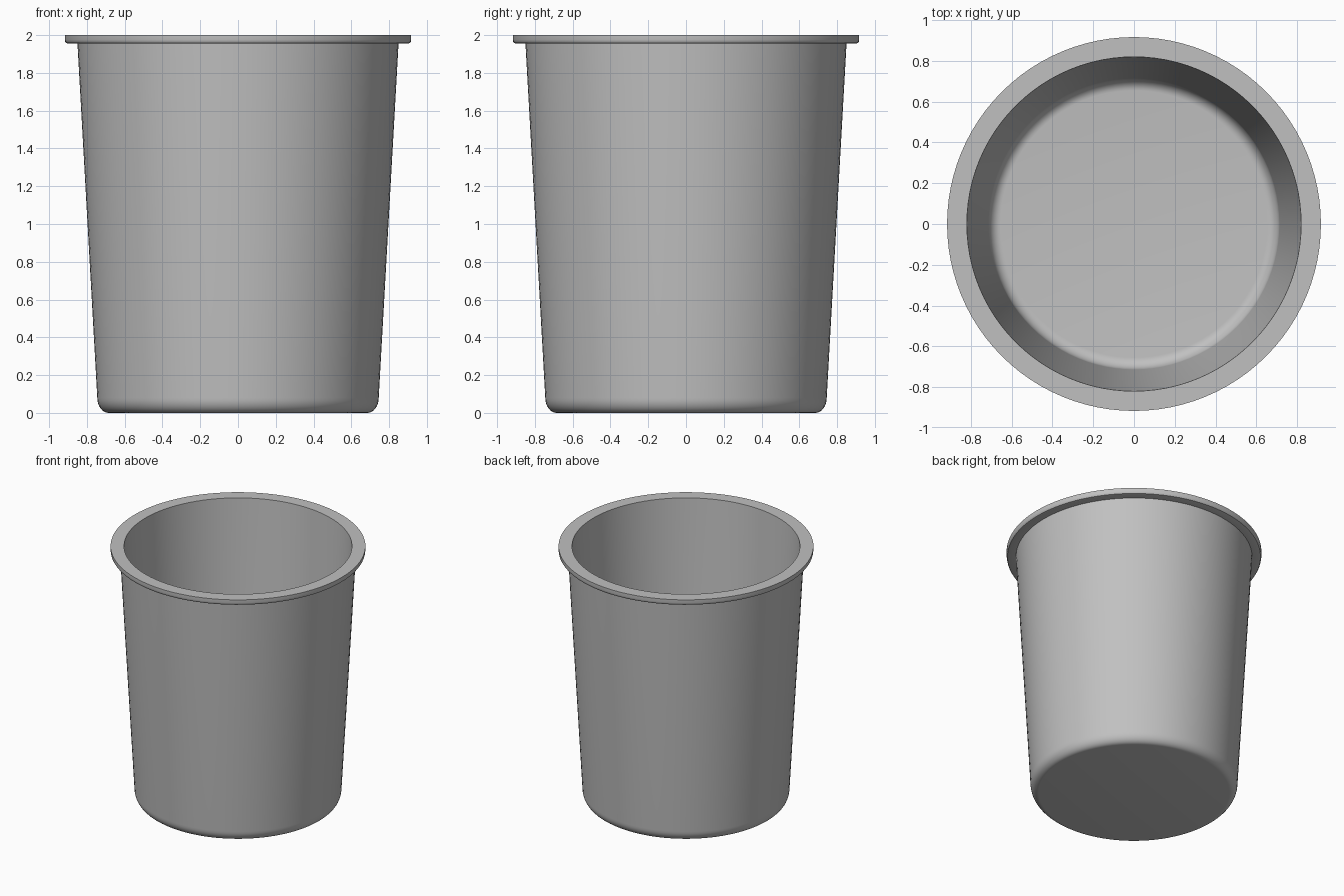
import bpy
import bmesh
from math import cos, sin, pi, radians

cube = bpy.data.objects.get("Cube")
if cube:
    bpy.data.objects.remove(cube)

SEGMENTS = 96


def make_material(name, colour):
    mat = bpy.data.materials.new(name)
    mat.use_nodes = True
    mat.diffuse_color = colour
    mat.node_tree.nodes["Principled BSDF"].inputs["Base Color"].default_value = colour
    return mat


def fillet(r_end, z_end, width, height, steps=8):
    """Quarter-round from a flat base up to the wall at (r_end, z_end)."""
    return [(r_end - width + width * sin(a), z_end - height * cos(a))
            for a in (i * pi / 2 / steps for i in range(steps + 1))]


def lathe(name, profile, mat):
    """Spin an (r, z) profile that starts and ends on the axis."""
    bm = bmesh.new()
    verts = [bm.verts.new((r, 0, z)) for r, z in profile]
    edges = [bm.edges.new(pair) for pair in zip(verts, verts[1:])]
    bmesh.ops.spin(bm, geom=verts + edges, cent=(0, 0, 0), axis=(0, 0, 1),
                   angle=2 * pi, steps=SEGMENTS, use_duplicate=False)
    bmesh.ops.remove_doubles(bm, verts=bm.verts, dist=0.0005)
    bmesh.ops.recalc_face_normals(bm, faces=bm.faces)
    mesh = bpy.data.meshes.new(name)
    bm.to_mesh(mesh)
    bm.free()
    mesh.materials.append(mat)
    obj = bpy.data.objects.new(name, mesh)
    bpy.context.collection.objects.link(obj)
    bpy.context.view_layer.objects.active = obj
    obj.select_set(True)
    bpy.ops.object.shade_smooth_by_angle(angle=radians(30))
    obj.select_set(False)
    return obj


grey = make_material("plain grey", (0.53, 0.53, 0.53, 1))

# Outer shell: flat base, rounded foot, tapered wall
outer = [(0, 0)] + fillet(0.745, 0.08, 0.06, 0.08) + [(0.85, 1.955)]
# Rolled rim with a softened lower edge
rim = [(0.9, 1.955), (0.91, 1.958), (0.915, 1.965), (0.917, 1.975), (0.917, 2)]
# Inner wall, rounded inside corner and floor
inner = [(0.82, 2)] + fillet(0.714, 0.1, 0.059, 0.07)[::-1] + [(0, 0.03)]

lathe("cup_body", outer + rim + inner, grey)
